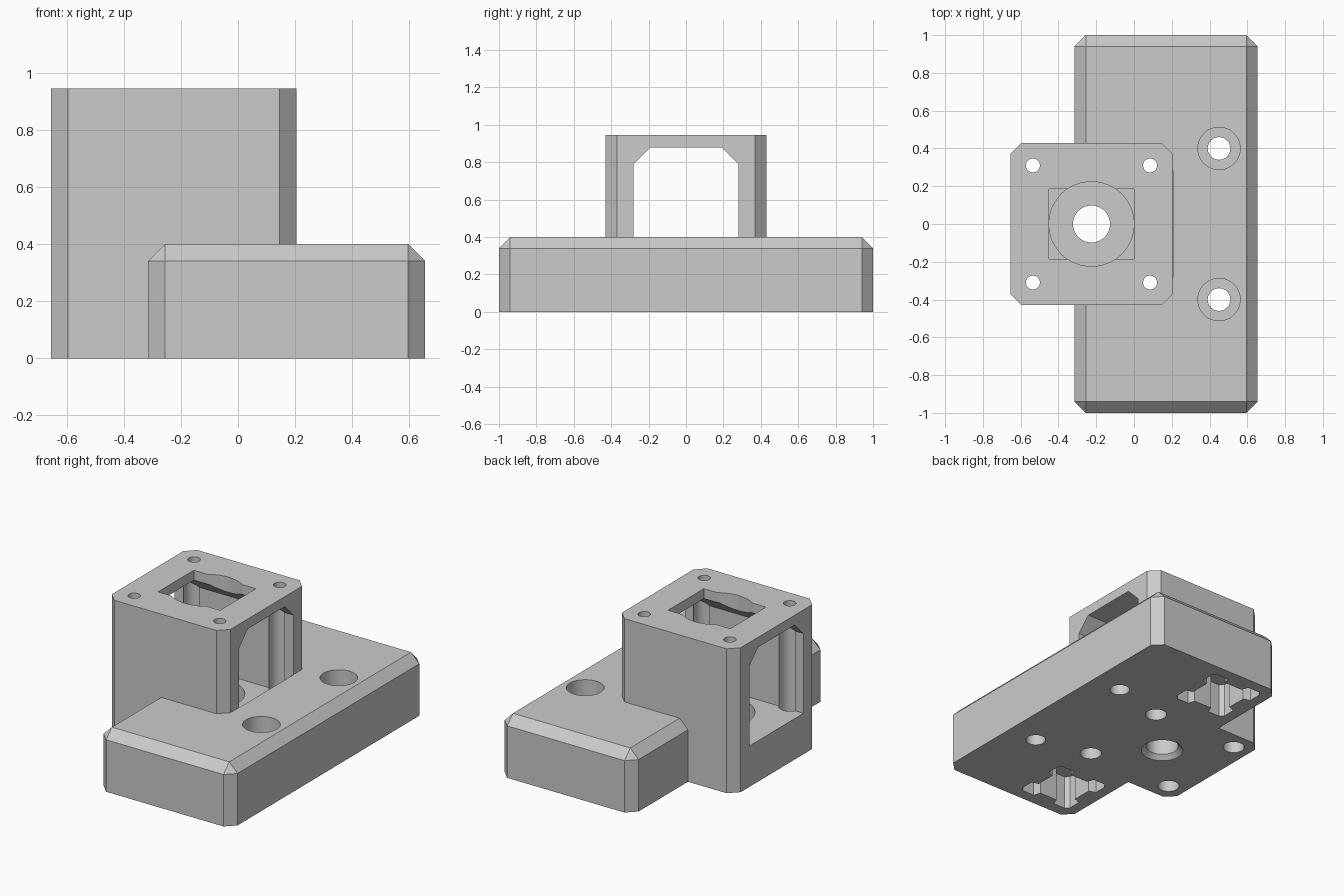
import bpy, bmesh, math
from mathutils import Matrix

old = bpy.data.objects.get("Cube")
if old:
    bpy.data.objects.remove(old, do_unlink=True)

grey = bpy.data.materials.new("light grey")
grey.use_nodes = True
colour = (0.6, 0.6, 0.6, 1)
grey.diffuse_color = colour
grey.node_tree.nodes["Principled BSDF"].inputs["Base Color"].default_value = colour


def finish(name, bm):
    bmesh.ops.recalc_face_normals(bm, faces=bm.faces[:])
    mesh = bpy.data.meshes.new(name)
    bm.to_mesh(mesh)
    bm.free()
    mesh.materials.append(grey)
    obj = bpy.data.objects.new(name, mesh)
    bpy.context.collection.objects.link(obj)
    return obj


def box(name, x, y, z, chamfer=0, top=False):
    """Box from ranges; chamfers the upright edges and optionally the top ones."""
    bm = bmesh.new()
    bmesh.ops.create_cube(bm, size=1)
    for v in bm.verts:
        v.co = [r[0] if c < 0 else r[1] for c, r in zip(v.co, (x, y, z))]
    if chamfer:
        def wanted(e):
            a, b = (v.co.z for v in e.verts)
            return abs(a - b) > 0.01 or (top and min(a, b) > z[0] + 0.01)
        bmesh.ops.bevel(bm, geom=[e for e in bm.edges if wanted(e)], offset=chamfer,
                        offset_type='OFFSET', segments=1, profile=0.5, affect='EDGES')
    return finish(name, bm)


def rod(name, x, y, z0, z1, r0, r1=None):
    bm = bmesh.new()
    bmesh.ops.create_cone(bm, cap_ends=True, segments=48, radius1=r0,
                          radius2=r0 if r1 is None else r1, depth=z1 - z0,
                          matrix=Matrix.Translation((x, y, (z0 + z1) / 2)))
    return finish(name, bm)


def prism(name, points, sweep):
    bm = bmesh.new()
    face = bm.faces.new([bm.verts.new(p) for p in points])
    new = bmesh.ops.extrude_face_region(bm, geom=[face])["geom"]
    bmesh.ops.translate(bm, vec=sweep, verts=[g for g in new if isinstance(g, bmesh.types.BMVert)])
    return finish(name, bm)


def combine(target, other, operation):
    mod = target.modifiers.new("combine", 'BOOLEAN')
    mod.operation, mod.solver, mod.object = operation, 'EXACT', other
    bpy.context.view_layer.update()
    graph = bpy.context.evaluated_depsgraph_get()
    mesh = bpy.data.meshes.new_from_object(target.evaluated_get(graph))
    target.modifiers.clear()
    target.data = mesh
    bpy.data.objects.remove(other, do_unlink=True)


# Base block and motor tower joined into one body
body = box("mounting_bracket", (-0.315, 0.655), (-1, 1), (0, 0.4), 0.06, True)
combine(body, box("tower", (-0.655, 0.205), (-0.43, 0.43), (0, 0.945), 0.06), 'UNION')

# Tower window running side to side, with sloped upper corners
half = [(0.28, 0.268), (0.28, 0.79), (0.19, 0.88)]
outline = half + [(-y, z) for y, z in reversed(half)]
cutters = [prism("window", [(-0.8, y, z) for y, z in outline], (1.006, 0, 0))]

# Shaft opening in the tower roof, bearing seat in the floor
cx = -0.225
cutters += [
    box("roof_slot", (cx - 0.225, cx + 0.225), (-0.185, 0.185), (0.8, 1.1)),
    rod("roof_bore", cx, 0, 0.8, 1.1, 0.224),
    rod("bearing_seat", cx, 0, 0.13, 0.4, 0.225),
    rod("shaft_hole", cx, 0, -0.1, 0.2, 0.098),
    rod("shaft_countersink", cx, 0, -0.03, 0.03, 0.157, 0.097),
]

for side in (-1, 1):
    # Motor screws: wide access holes below, narrow ones through the roof
    for x in (cx - 0.31, cx + 0.31):
        cutters.append(rod("screw_access", x, side * 0.31, -0.1, 0.87, 0.065))
        cutters.append(rod("screw_hole", x, side * 0.31, 0.8, 1.1, 0.037))
    # Counterbored fixing holes in the base
    cutters.append(rod("bolt_hole", 0.45, side * 0.4, -0.1, 0.5, 0.06))
    cutters.append(rod("bolt_head", 0.45, side * 0.4, 0.2, 0.5, 0.112))
    # Sockets underneath for slotted bars: square with a key on each side
    h, c, w, k = 0.19, 0.025, 0.065, 0.045
    quarter = [(h, -h + c), (h, -w - 0.015), (h - k, -w), (h - k, w), (h, w + 0.015), (h, h - c)]
    ring = []
    for turn in range(4):
        a = turn * math.pi / 2
        ring += [(x * math.cos(a) - y * math.sin(a) - 0.055,
                  x * math.sin(a) + y * math.cos(a) + side * 0.735, -0.1) for x, y in quarter]
    cutters.append(prism("bar_socket", ring, (0, 0, 0.32)))

for cutter in cutters:
    combine(body, cutter, 'DIFFERENCE')

bpy.ops.object.select_all(action='DESELECT')
body.select_set(True)
bpy.context.view_layer.objects.active = body
bpy.ops.object.shade_smooth_by_angle(angle=math.radians(25))
